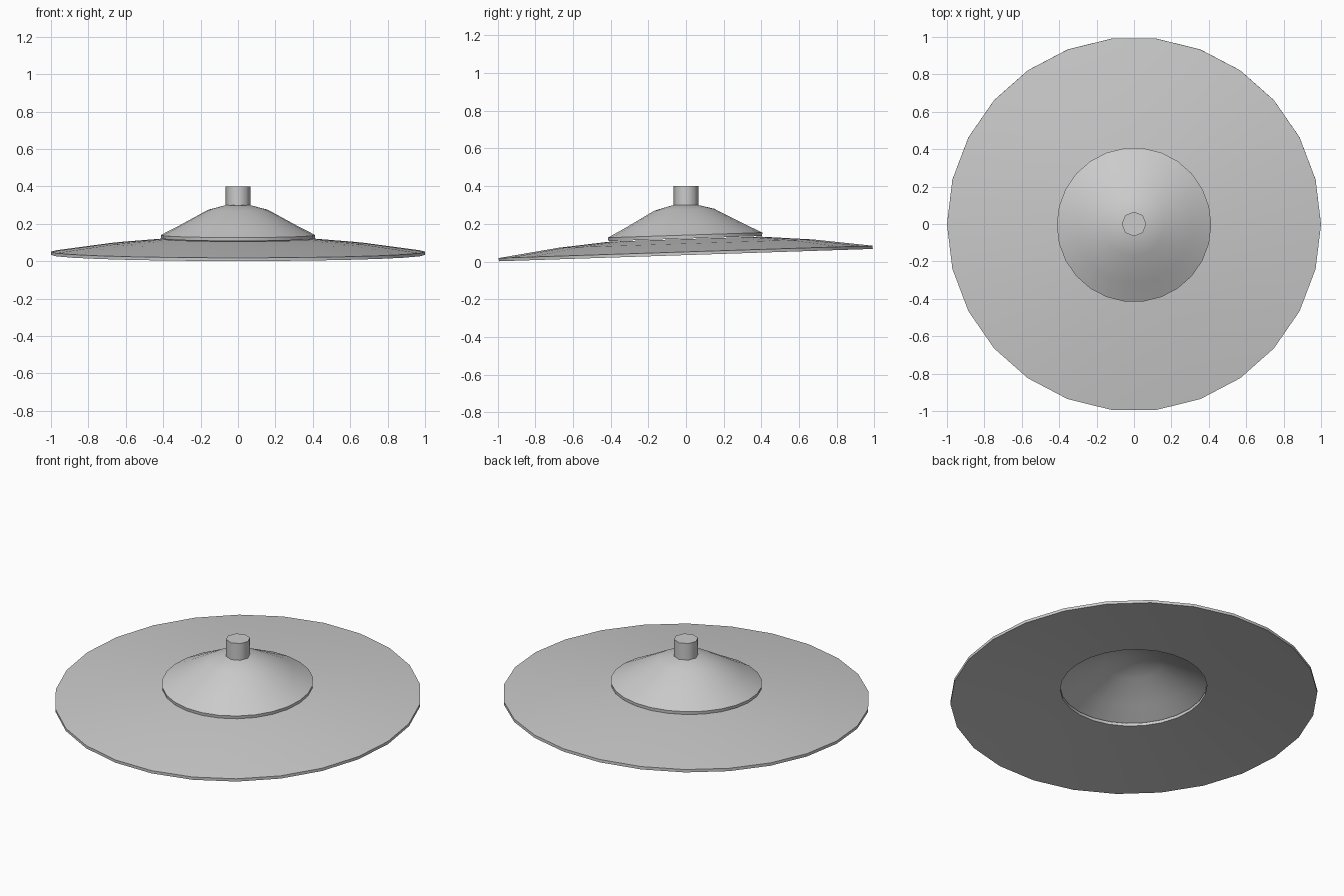
import bpy, bmesh, math

if "Cube" in bpy.data.objects:
    bpy.data.objects.remove(bpy.data.objects["Cube"])

TILT = math.asin(0.033)


def lathe(name, profile, sides, closed, tilt=0.0, angle=40):
    """Revolve an (r, z) profile about z; r = 0 points collapse to a pole."""
    bm = bmesh.new()
    rings = []
    for r, z in profile:
        if r == 0:
            rings.append([bm.verts.new((0, 0, z))] * sides)
        else:
            rings.append([bm.verts.new((r * math.cos(2 * math.pi * i / sides),
                                        r * math.sin(2 * math.pi * i / sides), z))
                          for i in range(sides)])
    pairs = list(zip(rings, rings[1:]))
    if closed:
        pairs.append((rings[-1], rings[0]))
    for a, b in pairs:
        for i in range(sides):
            j = (i + 1) % sides
            quad = list(dict.fromkeys((a[i], a[j], b[j], b[i])))
            if len(quad) > 2:
                bm.faces.new(quad)
    bmesh.ops.recalc_face_normals(bm, faces=bm.faces)
    mesh = bpy.data.meshes.new(name)
    bm.to_mesh(mesh)
    bm.free()
    ob = bpy.data.objects.new(name, mesh)
    bpy.context.collection.objects.link(ob)
    ob.rotation_euler.x = tilt
    bpy.ops.object.select_all(action='DESELECT')
    ob.select_set(True)
    bpy.context.view_layer.objects.active = ob
    bpy.ops.object.shade_smooth_by_angle(angle=math.radians(angle))
    return ob


# wide shallow plate with a central opening
lathe("cymbal_bow", [(1.0, 0.051), (0.68, 0.095), (0.40, 0.119),
                     (0.40, 0.101), (0.68, 0.077), (1.0, 0.034)], 26, True, TILT)

# raised hollow bell with a thin overhanging lip
lathe("cymbal_bell", [(0, 0.305), (0.065, 0.300), (0.16, 0.275), (0.31, 0.193),
                      (0.413, 0.140), (0.411, 0.122), (0.31, 0.175),
                      (0.16, 0.257), (0.065, 0.282), (0, 0.287)], 26, False, TILT)

# upright mounting stem
lathe("stem", [(0, 0.29), (0.066, 0.29), (0.066, 0.40), (0, 0.40)], 8, False, 0, 50)
